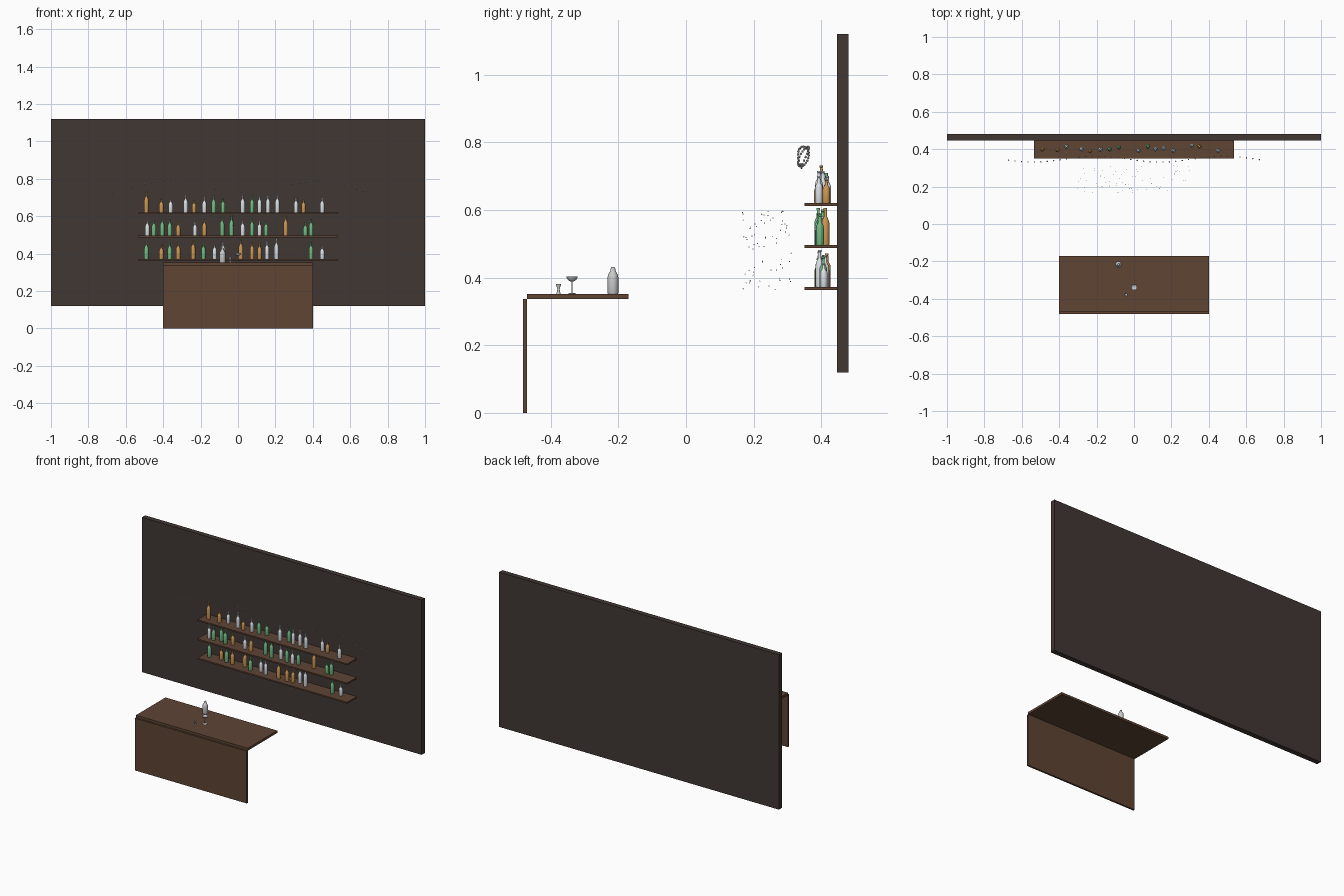
import bpy, bmesh, math, random
from mathutils import Matrix

if "Cube" in bpy.data.objects:
    bpy.data.objects.remove(bpy.data.objects["Cube"])

random.seed(7)


def material(name, rgb):
    m = bpy.data.materials.new(name)
    m.diffuse_color = (*rgb, 1)
    m.use_nodes = True
    m.node_tree.nodes["Principled BSDF"].inputs["Base Color"].default_value = m.diffuse_color
    return m


WOOD = material("wood", (0.112, 0.058, 0.034))
DARK = material("dark_wall", (0.052, 0.038, 0.033))
GLASS = {
    "a": material("amber_glass", (0.62, 0.32, 0.09)),
    "g": material("green_glass", (0.17, 0.50, 0.23)),
    "c": material("clear_glass", (0.72, 0.76, 0.80)),
}


def finish(name, bm, mat=None, smooth=False):
    bmesh.ops.recalc_face_normals(bm, faces=bm.faces)
    me = bpy.data.meshes.new(name)
    bm.to_mesh(me)
    bm.free()
    ob = bpy.data.objects.new(name, me)
    bpy.context.collection.objects.link(ob)
    if mat:
        me.materials.append(mat)
    if smooth:
        me.shade_smooth()
        me.set_sharp_from_angle(angle=math.radians(35))
    return ob


def box(name, x, y, z, mat):
    bm = bmesh.new()
    size = [r[1] - r[0] for r in (x, y, z)]
    mid = [(r[0] + r[1]) / 2 for r in (x, y, z)]
    bmesh.ops.create_cube(bm, size=1, matrix=Matrix.Translation(mid) @ Matrix.Diagonal((*size, 1)))
    return finish(name, bm, mat)


def lathe(name, profile, loc, mat=None, n=16):
    """Revolve (radius, height) points around z; open ends are capped."""
    bm = bmesh.new()
    rings = []
    for r, h in profile:
        if r == 0:
            rings.append([bm.verts.new((0, 0, h))] * n)
        else:
            rings.append([bm.verts.new((r * math.cos(math.tau * i / n), r * math.sin(math.tau * i / n), h))
                          for i in range(n)])
    for a, b in zip(rings, rings[1:]):
        for i in range(n):
            j = (i + 1) % n
            bm.faces.new(dict.fromkeys((a[i], a[j], b[j], b[i])))
    for ring in (rings[0], rings[-1]):
        if ring[0] is not ring[1]:
            bm.faces.new(ring)
    ob = finish(name, bm, mat, True)
    ob.location = loc
    return ob


def beads(name, points, r):
    bm = bmesh.new()
    for p in points:
        bmesh.ops.create_icosphere(bm, subdivisions=1, radius=r, matrix=Matrix.Translation(p))
    return finish(name, bm)


# Wall, counter and shelves
box("back_wall", (-1, 1), (0.447, 0.48), (0.12, 1.12), DARK)
box("counter_top", (-0.4, 0.4), (-0.47, -0.17), (0.337, 0.352), WOOD)
box("counter_front", (-0.4, 0.4), (-0.482, -0.47), (0, 0.337), WOOD)
shelf_tops = (0.620, 0.496, 0.372)
for k, z in enumerate(shelf_tops):
    box(f"shelf_{k + 1}", (-0.535, 0.535), (0.351, 0.447), (z - 0.009, z), WOOD)

# Bottles: glass codes, x positions and heights (hundredths) per shelf
rows = [
    ("aaccacggcgccccac",
     (-49, -41, -36, -28, -23.5, -18, -13, -8, 2.5, 7.5, 11.5, 16, 21, 31, 35, 45),
     (11.2, 7.5, 7.5, 9.5, 6.5, 8.2, 9, 7.5, 9.5, 9, 9.2, 9.5, 9.5, 8, 7, 8)),
    ("cgggacaggcgcgagg",
     (-48.5, -45, -40.5, -36.5, -32, -23, -18, -8.5, -3.5, 2.5, 7.5, 11.5, 15, 25.5, 36, 39),
     (8.5, 8.5, 9.5, 9, 7.5, 7.5, 9, 10.5, 11, 8.5, 9.5, 8, 8, 11, 7, 9)),
    ("gagaagccaaaccgc",
     (-49, -41, -36.5, -32, -24, -18.5, -12.5, -8, 1.5, 7.5, 11.5, 15.5, 20.5, 39, 45),
     (9.5, 7.5, 9, 9, 10, 8.5, 8, 9, 10.5, 9, 8.5, 9.5, 11, 9, 7)),
]
top_y = (0.40, 0.395, 0.415, 0.40, 0.39, 0.398, 0.40, 0.41, 0.393, 0.415, 0.40, 0.405, 0.393, 0.418, 0.415, 0.393)
for k, (codes, xs, hs) in enumerate(rows):
    for i, (c, x, h) in enumerate(zip(codes, xs, hs)):
        h /= 100
        r = 0.0115 + 0.015 * (h - 0.075)
        y = top_y[i] if k == 0 else random.uniform(0.39, 0.417)
        lathe(f"bottle_{k + 1}_{i + 1}",
              [(r * 0.92, 0), (r, 0.03 * h), (r, 0.58 * h), (r * 0.85, 0.66 * h), (r * 0.4, 0.77 * h),
               (r * 0.36, 0.94 * h), (r * 0.44, 0.95 * h), (r * 0.44, h)],
              (x / 100, y, shelf_tops[k]), GLASS[c], 14)

# Bar tools on the counter
lathe("shaker", [(0.0145, 0), (0.016, 0.003), (0.016, 0.048), (0.0145, 0.056), (0.009, 0.066),
                 (0.007, 0.069), (0.007, 0.074), (0.005, 0.079), (0, 0.080)], (-0.083, -0.216, 0.352), None, 24)
lathe("coupe_glass", [(0.012, 0), (0.012, 0.001), (0.0015, 0.003), (0.0015, 0.036), (0.008, 0.038),
                      (0.014, 0.043), (0.0175, 0.052), (0.0165, 0.052), (0.013, 0.044), (0.007, 0.040),
                      (0, 0.039)], (0, -0.337, 0.352), None, 24)
lathe("jigger", [(0.006, 0), (0.003, 0.014), (0.008, 0.029), (0.007, 0.029), (0, 0.016)],
      (-0.042, -0.377, 0.352), None, 20)

# Wavy garland of tiny bulbs above the shelves
N = 40
garland = []
for i in range(N):
    x = -0.67 + 1.34 * i / (N - 1)
    garland.append((x, 0.347 + 0.016 * math.cos(math.tau * (x + 0.2) / 0.68),
                    0.759 + 0.03 * math.cos(math.tau * (x + 0.38) / 0.81) - 0.015 * (x / 0.67) ** 4))
beads("garland_lights", garland, 0.004)

# Floating dust in front of the shelves
beads("dust_motes", [(random.uniform(-0.3, 0.3), random.uniform(0.165, 0.312), random.uniform(0.36, 0.6))
                     for _ in range(70)], 0.0018)
